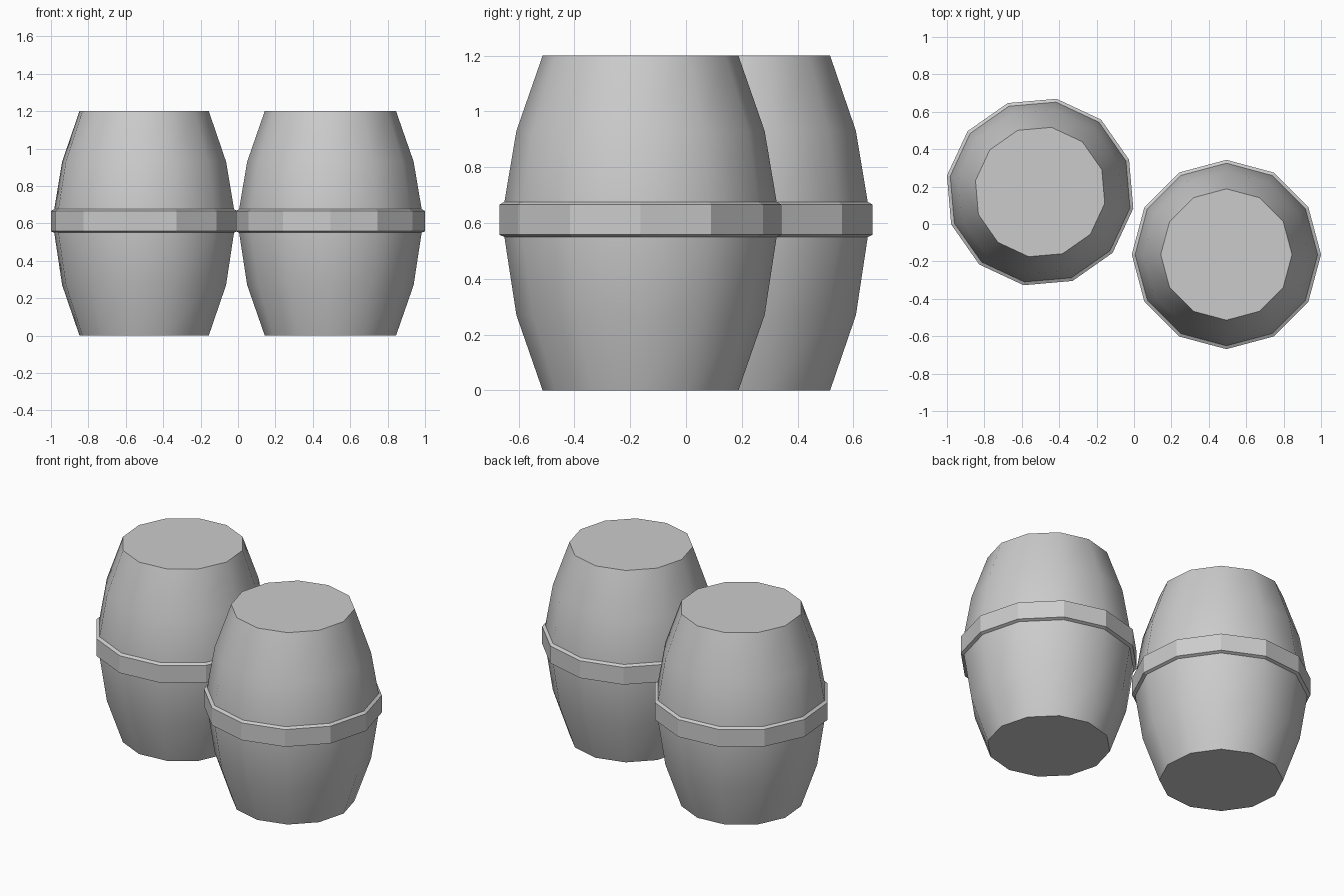
import bpy
import bmesh
from math import cos, sin, radians, tau

SIDES = 12

cube = bpy.data.objects.get("Cube")
if cube:
    bpy.data.objects.remove(cube, do_unlink=True)

grey = bpy.data.materials.new("plain grey")
grey.use_nodes = True
grey.diffuse_color = (0.6, 0.6, 0.6, 1)
grey.node_tree.nodes["Principled BSDF"].inputs["Base Color"].default_value = (0.6, 0.6, 0.6, 1)


def lathe(name, profile, place, turn, closed):
    """Spin (radius, height) pairs; closed joins last to first, otherwise cap the ends."""
    bm = bmesh.new()
    loops = [[bm.verts.new((r * cos(tau * i / SIDES), r * sin(tau * i / SIDES), z))
              for i in range(SIDES)] for r, z in profile]
    pairs = list(zip(loops, loops[1:]))
    if closed:
        pairs.append((loops[-1], loops[0]))
    else:
        bm.faces.new(loops[0][::-1])
        bm.faces.new(loops[-1])
    for low, high in pairs:
        for i in range(SIDES):
            j = (i + 1) % SIDES
            bm.faces.new((low[i], low[j], high[j], high[i]))
    bmesh.ops.recalc_face_normals(bm, faces=bm.faces)
    mesh = bpy.data.meshes.new(name)
    bm.to_mesh(mesh)
    bm.free()
    mesh.materials.append(grey)
    obj = bpy.data.objects.new(name, mesh)
    obj.location = place
    obj.rotation_euler.z = radians(turn)
    bpy.context.collection.objects.link(obj)
    return obj


def smooth(obj, angle):
    bpy.ops.object.select_all(action="DESELECT")
    obj.select_set(True)
    bpy.context.view_layer.objects.active = obj
    bpy.ops.object.shade_smooth_by_angle(angle=radians(angle))


# Bulging staves and the raised hoop with sloped lips
body = [(0.351, 0), (0.445, 0.27), (0.488, 0.55),
        (0.488, 0.676), (0.445, 0.93), (0.351, 1.2)]
hoop = [(0.47, 0.55), (0.488, 0.55), (0.506, 0.558),
        (0.506, 0.666), (0.488, 0.676), (0.47, 0.676)]

for side, place, turn in (("left", (0.494, -0.163, 0), 0),
                          ("right", (-0.502, 0.171, 0), 20)):
    smooth(lathe(side + "_barrel_body", body, place, turn, False), 40)
    lathe(side + "_barrel_hoop", hoop, place, turn, True)
